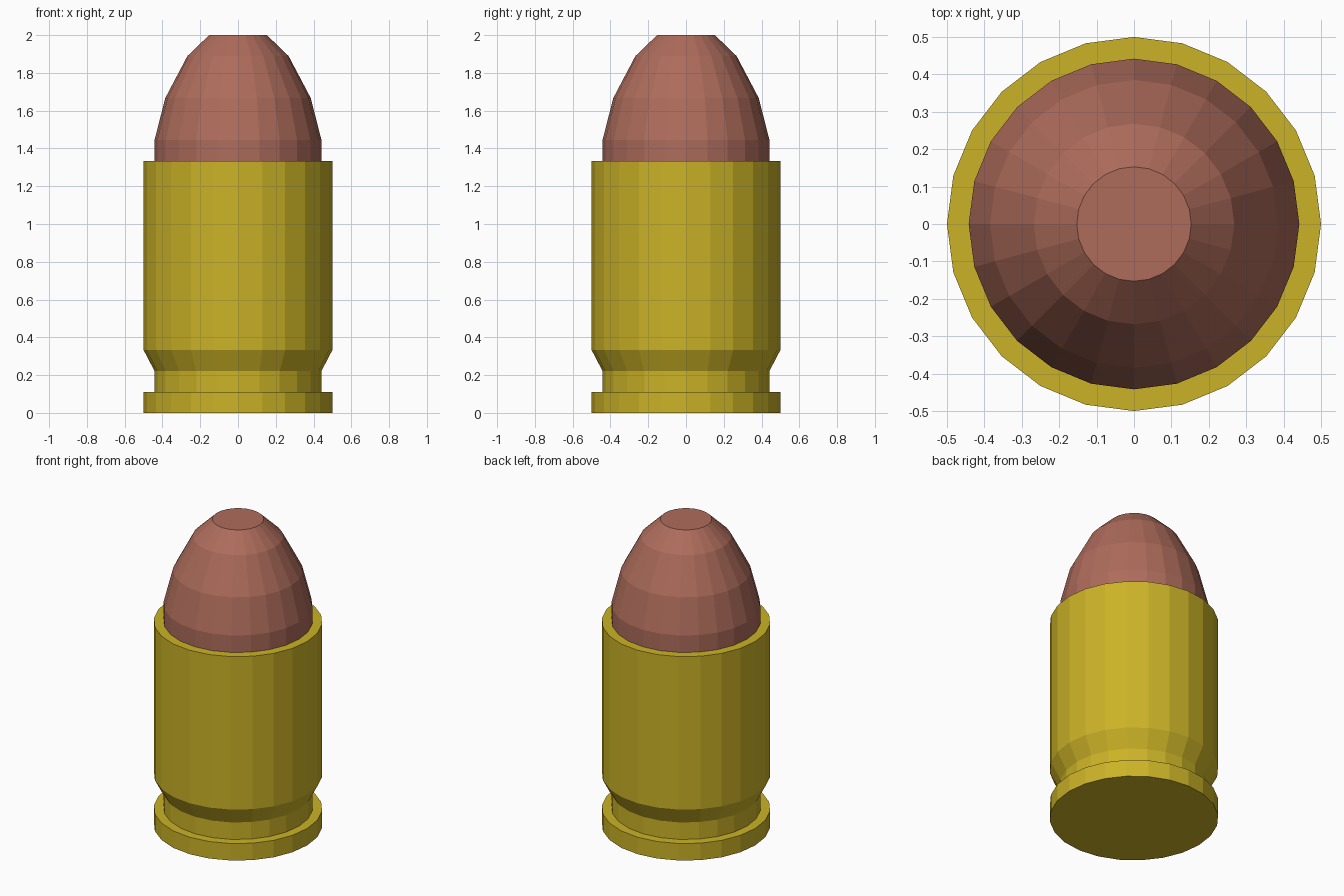
import bpy, bmesh
from math import sin, cos, tau

if "Cube" in bpy.data.objects:
    bpy.data.objects.remove(bpy.data.objects["Cube"])

SIDES = 24


def material(name, color):
    mat = bpy.data.materials.new(name)
    mat.diffuse_color = (*color, 1)
    mat.use_nodes = True
    mat.node_tree.nodes["Principled BSDF"].inputs["Base Color"].default_value = mat.diffuse_color
    return mat


def lathe(name, profile, mat, cap_bottom=False, cap_top=False):
    """Revolve (radius, z) points, listed bottom to top, around the z axis."""
    bm = bmesh.new()
    rings = [[bm.verts.new((r * cos(tau * i / SIDES), r * sin(tau * i / SIDES), z))
              for i in range(SIDES)] for r, z in profile]
    for low, high in zip(rings, rings[1:]):
        for i in range(SIDES):
            j = (i + 1) % SIDES
            bm.faces.new((low[i], low[j], high[j], high[i]))
    if cap_bottom:
        bm.faces.new(rings[0][::-1])
    if cap_top:
        bm.faces.new(rings[-1])
    mesh = bpy.data.meshes.new(name)
    bm.to_mesh(mesh)
    bm.free()
    mesh.materials.append(mat)
    obj = bpy.data.objects.new(name, mesh)
    bpy.context.collection.objects.link(obj)
    return obj


brass = material("brass", (0.60, 0.45, 0.02))
copper = material("copper", (0.42, 0.15, 0.105))

# Casing: base rim, extractor groove, bevel, straight wall and mouth lip
lathe("casing", [(0.5, 0), (0.5, 0.111), (0.442, 0.111), (0.442, 0.222),
                 (0.5, 0.333), (0.5, 1.333), (0.442, 1.333)],
      brass, cap_bottom=True)

# Rounded tip with a flat nose, rising from the casing mouth
lathe("tip", [(0.442, 1.333), (0.442, 1.444), (0.385, 1.667),
              (0.268, 1.889), (0.153, 2.0)],
      copper, cap_top=True)
